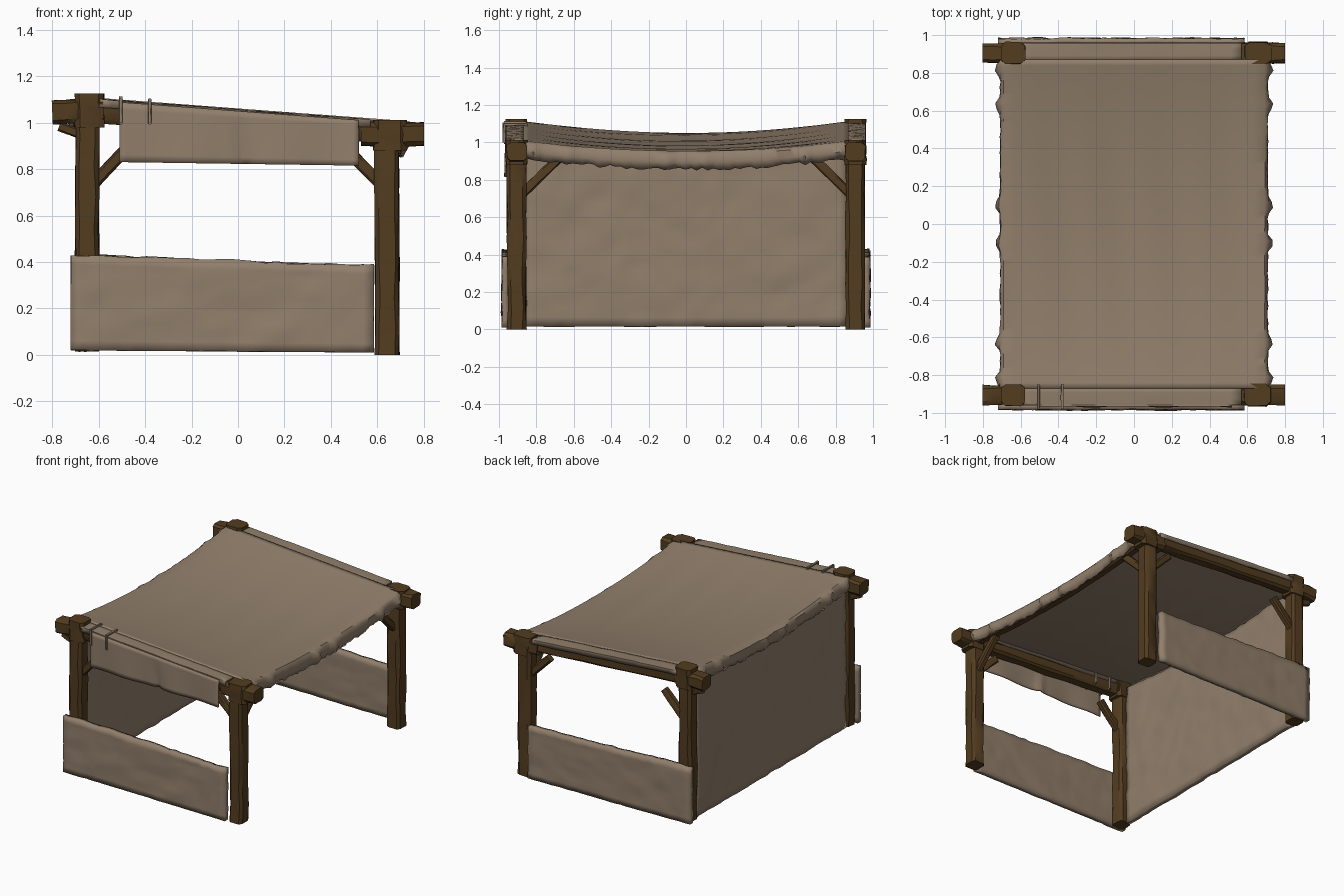
import bpy, math, random
from mathutils import Vector, noise

if "Cube" in bpy.data.objects:
    bpy.data.objects.remove(bpy.data.objects["Cube"])

random.seed(4)


def make_mat(name, col):
    m = bpy.data.materials.new(name)
    m.diffuse_color = (*col, 1)
    m.use_nodes = True
    m.node_tree.nodes["Principled BSDF"].inputs["Base Color"].default_value = m.diffuse_color
    return m


TAN = make_mat("tan cloth and stone", (0.285, 0.212, 0.148))
WOOD = make_mat("dark brown wood", (0.085, 0.045, 0.014))


def make(name, verts, faces, mat, angle=40, thick=0):
    me = bpy.data.meshes.new(name)
    me.from_pydata([tuple(v) for v in verts], [], faces)
    me.materials.append(mat)
    ob = bpy.data.objects.new(name, me)
    bpy.context.collection.objects.link(ob)
    me.shade_smooth()
    me.set_sharp_from_angle(angle=math.radians(angle))
    if thick:
        mod = ob.modifiers.new("thickness", 'SOLIDIFY')
        mod.thickness = thick
        mod.offset = 0
    return ob


def timber(name, p0, p1, w, h, segs=6, rough=0.004, mat=WOOD, bow=0):
    """Rough-hewn chamfered beam from p0 to p1; w is sideways, h is up."""
    p0, p1 = Vector(p0), Vector(p1)
    d = (p1 - p0).normalized()
    up = Vector((0, 1, 0)) if abs(d.z) > 0.95 else Vector((0, 0, 1))
    side = d.cross(up).normalized()
    up = side.cross(d)
    prof = [(.5, .33), (.33, .5), (-.33, .5), (-.5, .33),
            (-.5, -.33), (-.33, -.5), (.33, -.5), (.5, -.33)]
    verts, faces = [], []
    for i in range(segs + 1):
        t = i / segs
        c = p0.lerp(p1, t) - Vector((0, 0, bow * 4 * t * (1 - t)))
        k = 1 + random.uniform(-1, 1) * rough * 8
        for a, b in prof:
            verts.append(c + side * (a * w * k + random.uniform(-rough, rough))
                         + up * (b * h * k + random.uniform(-rough, rough)))
    for i in range(segs):
        for j in range(8):
            a, b = i * 8 + j, i * 8 + (j + 1) % 8
            faces.append((a, b, b + 8, a + 8))
    faces.append(tuple(range(7, -1, -1)))
    faces.append(tuple(range(segs * 8, segs * 8 + 8)))
    return make(name, verts, faces, mat, 35)


def sheet(name, f, nu, nv, thick, angle=45):
    """Grid surface f(u, v) with u, v in 0..1."""
    verts = [f(i / nu, j / nv) for j in range(nv + 1) for i in range(nu + 1)]
    faces = []
    for j in range(nv):
        for i in range(nu):
            a = j * (nu + 1) + i
            faces.append((a, a + 1, a + nu + 2, a + nu + 1))
    return make(name, verts, faces, TAN, angle, thick)


def stone(u, v, seed, cols, rows):
    """Uneven block relief for the walls."""
    r = math.floor(v * rows)
    c = math.floor(u * cols + 0.5 * (r % 2))
    return (0.006 * noise.noise(Vector((c * 3.7, r * 5.3, seed)))
            + random.uniform(-0.004, 0.004))


# posts, lashed beam ends and braces, mirrored front to back
for s, side in ((-1, "front"), (1, "back")):
    y = 0.905 * s
    timber(f"{side}_left_post", (-0.65, y, 0.015), (-0.65, y, 1.08), 0.1, 0.1, 8)
    timber(f"{side}_right_post", (0.643, y, 0), (0.64, y, 0.98), 0.102, 0.1, 8)
    timber(f"{side}_cross_beam", (-0.7, y, 1.045), (0.7, y, 0.95), 0.085, 0.08, 8)
    timber(f"{side}_left_beam_end", (-0.8, y, 1.045), (-0.58, y, 1.055), 0.105, 0.1, 4)
    timber(f"{side}_right_beam_end", (0.53, y, 0.95), (0.8, y, 0.95), 0.105, 0.1, 4)
    timber(f"{side}_left_post_cap", (-0.64, y, 0.98), (-0.64, y, 1.125), 0.125, 0.115, 4)
    timber(f"{side}_right_post_cap", (0.655, y, 0.88), (0.655, y, 1.012), 0.14, 0.115, 4)
    timber(f"{side}_left_brace", (-0.63, y, 0.73), (-0.46, y, 0.91), 0.045, 0.05, 3, 0.002)
    timber(f"{side}_right_brace", (0.62, y, 0.73), (0.46, y, 0.89), 0.045, 0.05, 3, 0.002)
    timber(f"{side}_side_brace", (0.64, 0.88 * s, 0.72), (0.64, 0.68 * s, 0.915),
           0.045, 0.05, 3, 0.002)
    timber(f"{side}_peg", (-0.77, y, 0.985), (-0.69, y, 0.955), 0.04, 0.04, 2, 0.002)

    # low stone wall on the outside of the posts
    def low(u, v, s=s):
        x = -0.72 + 1.305 * u
        top = 0.43 - 0.045 * u + random.uniform(-0.005, 0.005)
        bot = 0.02 - 0.01 * u
        return (x, s * (0.965 + stone(u, v, s, 7, 5)), bot + (top - bot) * v)
    sheet(f"{side}_low_wall", low, 28, 10, 0.036)

# beam carrying the open edge of the roof
timber("side_beam", (0.65, -0.88, 0.955), (0.65, 0.88, 0.955), 0.06, 0.06, 12, 0.002,
       bow=0.05)


# tall stone wall at the closed side
def back(u, v):
    y = -0.865 + 1.73 * u
    top = 1.06 - 0.05 * (1 - (y / 0.87) ** 2)
    return (-0.668 + 1.4 * stone(u, v, 7, 9, 8), y, 0.015 + (top - 0.015) * v)


sheet("tall_side_wall", back, 36, 20, 0.036)


# sagging cloth roof with hanging hems
def roof_z(x, y):
    q = max(0, 1 - (y / 0.88) ** 2)
    sag = 0.06 * q + 0.02 * q * (1 - (x / 0.7) ** 2)
    return 1.058 - 0.075 * x - sag


def ties(y):
    """Outward puckers where the hem is tied to the beam."""
    return sum(0.03 * math.exp(-((y - b) / 0.03) ** 2)
               for b in (-0.82, -0.63, -0.1, 0.1, 0.63, 0.82))


NU = 30


def roof(u, v):
    i = round(u * NU)
    y = -0.87 + 1.74 * v
    if 3 <= i <= NU - 3:
        x = -0.69 + 1.38 * (i - 3) / (NU - 6)
        fold = 0.004 * math.sin(x * 21 + 2 * y) * (1 - (v * 2 - 1) ** 2)
        return (x, y, roof_z(x, y) + fold)
    s = -1 if i < 3 else 1
    k = (3 - i) if i < 3 else i - (NU - 3)
    drop = (0, 0.012, 0.05, 0.09)[k] + (random.uniform(-0.012, 0.008) if k == 3 else 0)
    out = (0, 0.012, 0.014, 0.006)[k] + (ties(y) if k == 2 else ties(y) * 0.4)
    return (s * (0.69 + out + random.uniform(-0.003, 0.003)), y,
            roof_z(s * 0.69, y) - drop)


sheet("cloth_roof", roof, NU, 60, 0.01)

# cloth edge lying over each cross beam
for s, side in ((-1, "front"), (1, "back")):
    def lip(u, v, s=s):
        x = -0.6 + 1.17 * u
        y = 0.86 + 0.095 * min(1, v / 0.75)
        drop = 0.03 * max(0, v - 0.75) / 0.25 + random.uniform(0, 0.004)
        return (x, s * y, roof_z(x, 0.88) - 0.004 - drop)
    sheet(f"{side}_roof_lip", lip, 20, 4, 0.01)


# hanging cloth strip on the front
def drape(u, v):
    x = -0.51 + 1.03 * u
    top, bot = roof_z(x, 0.88) - 0.008, 0.83 - 0.015 * u
    crease = 0.018 * math.exp(-((x - 0.03 * (1 - v)) / 0.025) ** 2) * (1 - v)
    wave = 0.006 * math.sin(u * 17) * (1 - v)
    return (x, -0.962 + wave + crease, bot + (top - bot) * v)


sheet("front_drape", drape, 40, 8, 0.008)

# tie loops round the front beam
for n, x in enumerate((-0.505, -0.38)):
    zt, zb = roof_z(x, 0.88) + 0.01, 1.0
    pts = [(x, -0.973, zb), (x, -0.973, zt), (x, -0.855, zt), (x, -0.855, zb)]
    for k in range(4):
        timber(f"tie_loop_{n + 1}_{k + 1}", pts[k], pts[(k + 1) % 4], 0.014, 0.014, 2,
               0.001, TAN)
